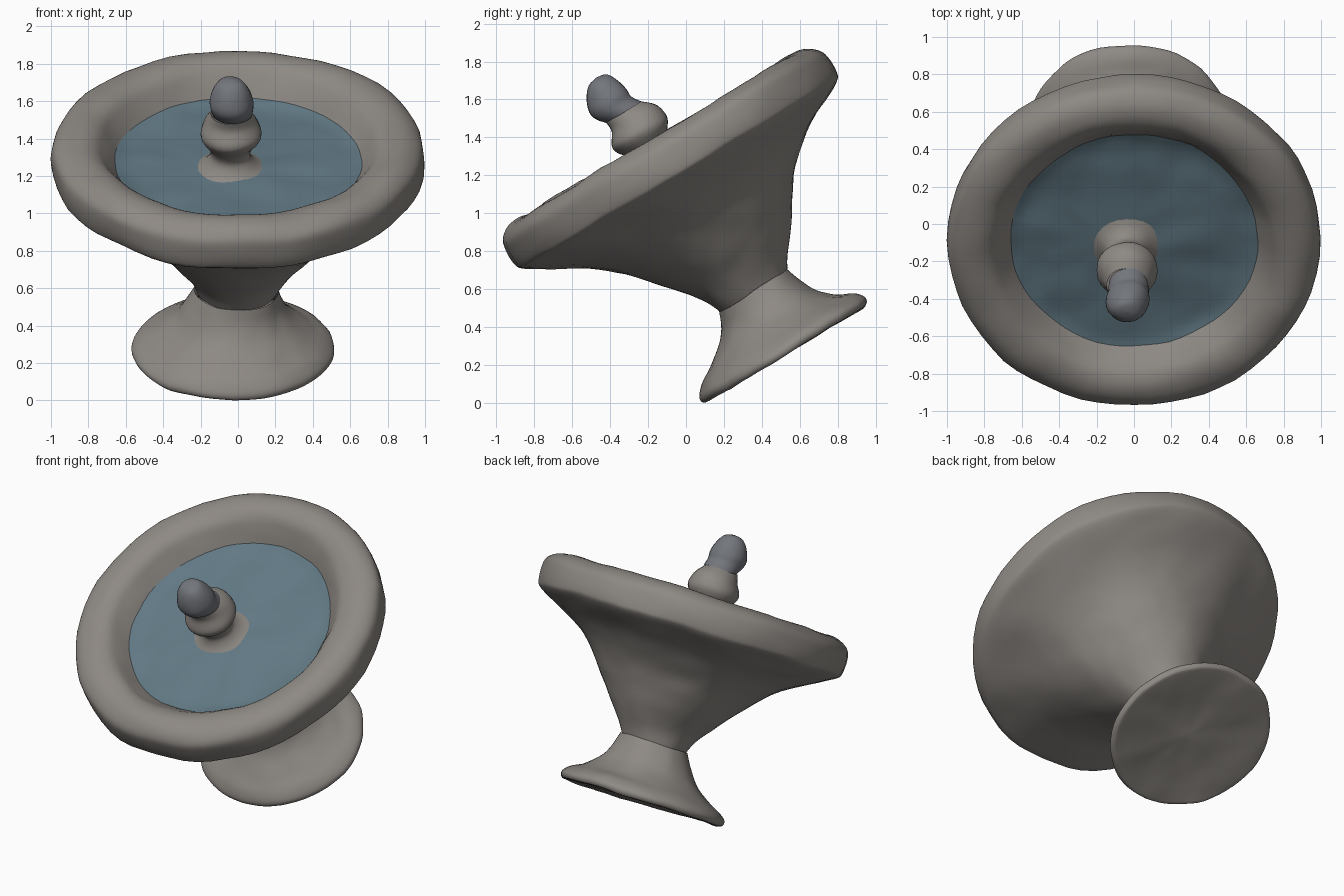
import bpy, bmesh, math
from mathutils import Vector, Matrix, noise

if "Cube" in bpy.data.objects:
    bpy.data.objects.remove(bpy.data.objects["Cube"])

SEG = 64
TILT = Matrix.Translation((0, 0.53, 0.258)) @ Matrix.Rotation(math.radians(31), 4, 'X')


def material(name, color):
    m = bpy.data.materials.new(name)
    m.diffuse_color = (*color, 1)
    m.use_nodes = True
    m.node_tree.nodes["Principled BSDF"].inputs["Base Color"].default_value = m.diffuse_color
    return m


stone = material("stone", (0.27, 0.25, 0.23))
water_blue = material("water_blue", (0.12, 0.19, 0.23))
tip_grey = material("finial_tip_grey", (0.17, 0.18, 0.20))


def smooth(points, steps=4):
    # Catmull-Rom interpolation through the profile points
    pts = [Vector(p) for p in points]
    pts = [pts[0]] + pts + [pts[-1]]
    out = []
    for a, b, c, d in zip(pts, pts[1:], pts[2:], pts[3:]):
        for k in range(steps):
            t = k / steps
            out.append(0.5 * (2 * b + (c - a) * t + (2 * a - 5 * b + 4 * c - d) * t * t
                              + (3 * b - a - 3 * c + d) * t ** 3))
    return out + [pts[-1]]


def lathe(name, profile, mat, seg=SEG, rough=0.012, xs=1.0):
    # profile points: radius, height, axis shift in local y, axis shift in x
    bm = bmesh.new()
    rings = []
    for r, h, sy, sx in smooth(profile):
        ring = []
        for i in range(1 if r < 1e-4 else seg):
            a = 2 * math.pi * i / seg
            p = Vector((max(r, 0) * math.cos(a) * xs + sx, r * math.sin(a) + sy, h))
            p += noise.noise_vector(p * 3.5) * rough + noise.noise_vector(p * 9) * rough * 0.4
            ring.append(bm.verts.new(TILT @ p))
        rings.append(ring)
    for lo, hi in zip(rings, rings[1:]):
        for i in range(seg):
            j = (i + 1) % seg
            quad = [lo[i % len(lo)], lo[j % len(lo)], hi[j % len(hi)], hi[i % len(hi)]]
            face = list(dict.fromkeys(quad))
            if len(face) > 2:
                bm.faces.new(face).smooth = True
    me = bpy.data.meshes.new(name)
    bm.to_mesh(me)
    bm.free()
    me.materials.append(mat)
    ob = bpy.data.objects.new(name, me)
    bpy.context.collection.objects.link(ob)
    return ob


# flared foot and waist
X = -0.025
lathe("pedestal_foot", [(0, 0.02, 0, X), (0.25, 0.012, 0, X), (0.46, 0, 0, X), (0.505, 0.005, 0, X),
                        (0.512, 0.04, 0, X), (0.47, 0.085, 0, X), (0.39, 0.135, 0, X),
                        (0.30, 0.21, 0.01, X), (0.25, 0.285, 0.02, X), (0.215, 0.375, 0.025, -0.01)],
      stone, xs=1.05)

# bowl underside, rounded rim and inner wall down to the water line
lathe("bowl", [(0.215, 0.375, 0.025, -0.01), (0.26, 0.46, 0.03, 0), (0.34, 0.57, 0.03, 0),
               (0.44, 0.70, 0.02, 0), (0.555, 0.83, 0, 0), (0.70, 0.95, 0, 0), (0.86, 1.04, 0, 0),
               (0.965, 1.10, 0, 0), (0.99, 1.14, 0, 0), (0.995, 1.22, 0, 0), (0.98, 1.285, 0, 0),
               (0.92, 1.33, 0, 0), (0.84, 1.34, 0, 0), (0.765, 1.315, 0, 0), (0.71, 1.26, 0, 0),
               (0.66, 1.195, 0, 0)], stone)

# water surface
lathe("water", [(0.665, 1.195, 0, 0), (0.58, 1.18, 0, 0), (0.4, 1.18, 0, 0),
                (0.15, 1.19, -0.03, -0.03)], water_blue, rough=0.016)

# stone mound and two-bulb finial
X = -0.04
lathe("finial_base", [(0.20, 1.175, -0.04, X), (0.14, 1.21, -0.05, X), (0.105, 1.26, -0.055, X),
                      (0.115, 1.315, -0.06, X), (0.155, 1.375, -0.06, X), (0.162, 1.42, -0.06, X),
                      (0.135, 1.485, -0.05, X), (0.105, 1.54, -0.08, X)], stone, seg=24)
X = -0.03
lathe("finial_tip", [(0.105, 1.54, -0.08, X), (0.112, 1.59, -0.115, X), (0.115, 1.64, -0.12, X),
                     (0.092, 1.71, -0.115, X), (0.055, 1.76, -0.11, X), (0, 1.775, -0.11, X)],
      tip_grey, seg=24)

# rest the whole fountain on the ground plane
parts = list(bpy.context.collection.objects)
low = min(v.co.z for o in parts for v in o.data.vertices)
for o in parts:
    o.data.transform(Matrix.Translation((0, 0, -low)))
